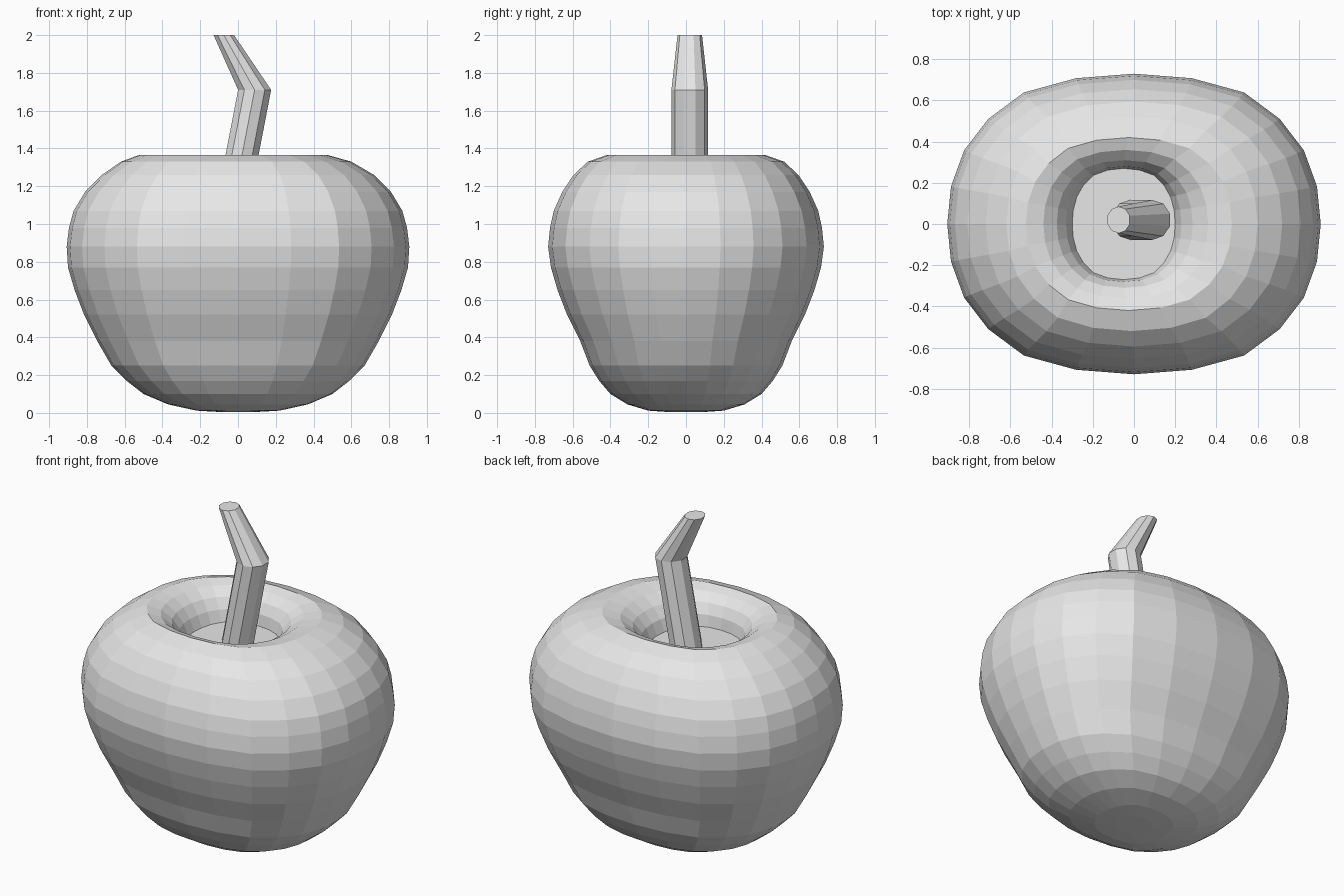
import bpy
import bmesh
import math

cube = bpy.data.objects.get("Cube")
if cube:
    bpy.data.objects.remove(cube, do_unlink=True)

grey = bpy.data.materials.new("plain grey")
grey.use_nodes = True
grey.diffuse_color = (0.8, 0.8, 0.8, 1)
grey.node_tree.nodes["Principled BSDF"].inputs["Base Color"].default_value = (0.8, 0.8, 0.8, 1)


def loft(name, loops):
    """Skin closed loops of points, capping both ends."""
    bm = bmesh.new()
    rings = [[bm.verts.new(p) for p in loop] for loop in loops]
    for low, high in zip(rings, rings[1:]):
        for i in range(len(low)):
            j = (i + 1) % len(low)
            bm.faces.new((low[i], low[j], high[j], high[i]))
    bm.faces.new(rings[0][::-1])
    bm.faces.new(rings[-1])
    bmesh.ops.recalc_face_normals(bm, faces=bm.faces)
    mesh = bpy.data.meshes.new(name)
    bm.to_mesh(mesh)
    bm.free()
    mesh.materials.append(grey)
    obj = bpy.data.objects.new(name, mesh)
    bpy.context.collection.objects.link(obj)
    return obj


# Rounded, slightly squarish cross-section: one quadrant, turned into four
quadrant = [(1, 0), (.98, .25), (.91, .49), (.78, .70), (.59, .875), (.31, .97)]
half = quadrant + [(0, 1)] + [(-x, y) for x, y in quadrant[:0:-1]]
section = half + [(-x, -y) for x, y in half]

# Fruit body: height, half width, half depth, sideways shift
body_rings = [
    (.005, .10, .10, 0), (.012, .22, .20, 0), (.045, .37, .31, 0),
    (.10, .50, .40, 0), (.17, .59, .46, 0), (.25, .67, .51, 0),
    (.38, .745, .56, 0), (.52, .815, .63, 0), (.65, .865, .68, 0),
    (.77, .90, .715, 0), (.88, .907, .73, 0), (.98, .895, .72, 0),
    (1.07, .87, .70, 0), (1.17, .81, .655, 0), (1.26, .72, .595, 0),
    (1.33, .61, .52, -.01), (1.365, .50, .42, -.025),
    # hollow around the stem
    (1.345, .40, .36, -.04), (1.30, .33, .31, -.045),
    (1.24, .28, .28, -.05), (1.17, .25, .27, -.05),
]
loft("fruit_body", [[(x * rx + dx, y * ry, z) for x, y in section]
                    for z, rx, ry, dx in body_rings])

# Bent, ten-sided stem: centre x, height, radius in x, radius in y
stem_rings = [(-.02, 1.15, .092, .097), (.088, 1.71, .092, .097), (-.075, 2.0, .057, .065)]
sides = 10
loft("stem", [[(cx + rx * math.sin(a), .02 + ry * math.cos(a), z)
               for a in (math.tau * i / sides for i in range(sides))]
              for cx, z, rx, ry in stem_rings])
